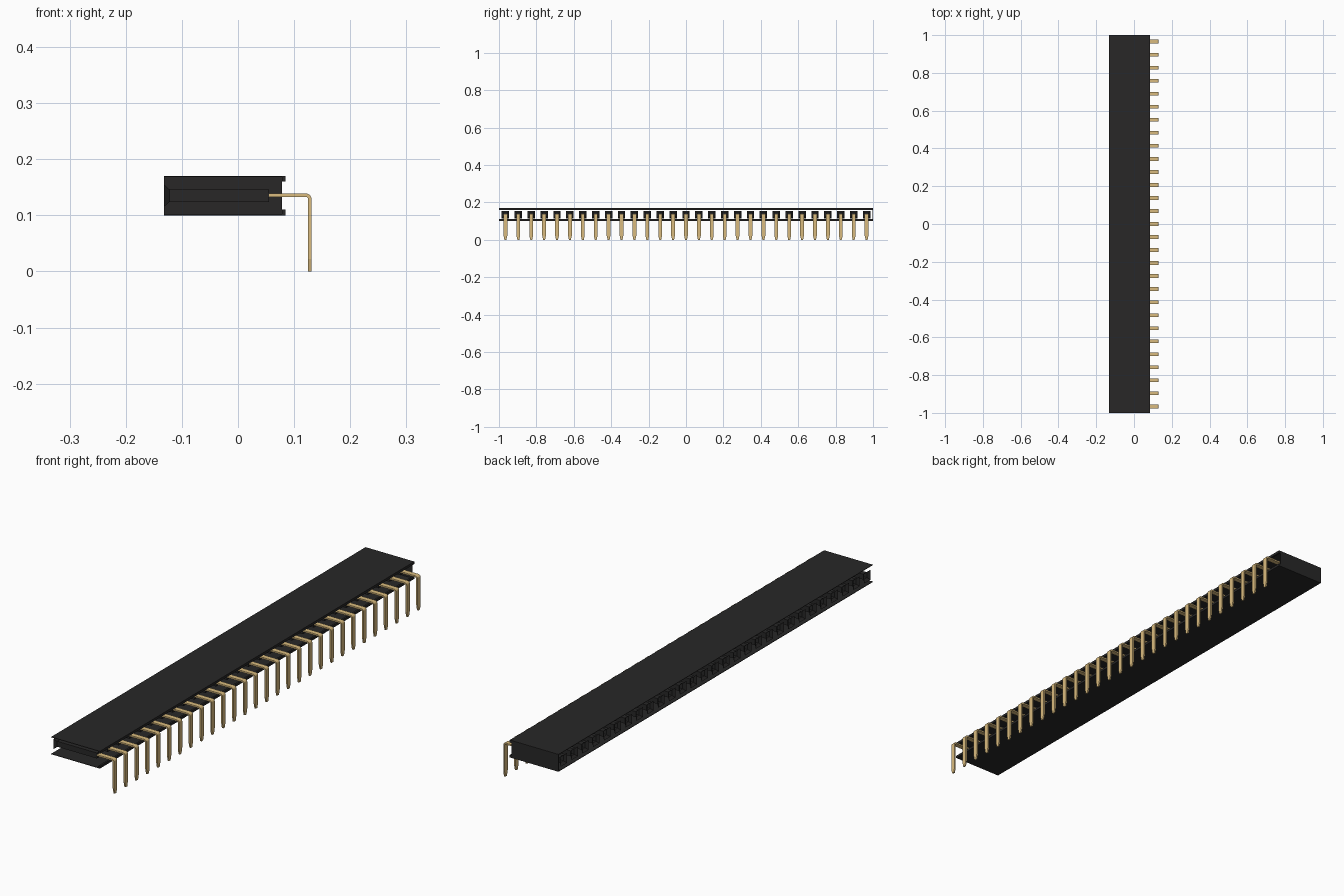
import bpy, bmesh, math

if "Cube" in bpy.data.objects:
    bpy.data.objects.remove(bpy.data.objects["Cube"])

COUNT = 29
PITCH = 2 / COUNT
FIRST = -1 + PITCH / 2
LEFT, BACK, LIP = -0.132, 0.078, 0.085
LOW, HIGH, MID = 0.10, 0.17, 0.135


def material(name, rgb):
    m = bpy.data.materials.new(name)
    m.use_nodes = True
    m.diffuse_color = (*rgb, 1)
    m.node_tree.nodes["Principled BSDF"].inputs["Base Color"].default_value = (*rgb, 1)
    return m


black = material("black plastic", (0.021, 0.0205, 0.0205))
gold = material("gold metal", (0.70, 0.50, 0.21))


def finish(name, bm, mat):
    mesh = bpy.data.meshes.new(name)
    bm.to_mesh(mesh)
    bm.free()
    mesh.materials.append(mat)
    ob = bpy.data.objects.new(name, mesh)
    bpy.context.collection.objects.link(ob)
    return ob


def box(name, x0, x1, y0, y1, z0, z1, mat):
    bm = bmesh.new()
    bmesh.ops.create_cube(bm, size=1)
    for v in bm.verts:
        v.co = (x1 if v.co.x > 0 else x0, y1 if v.co.y > 0 else y0, z1 if v.co.z > 0 else z0)
    return finish(name, bm, mat)


def repeat(ob):
    ob.location.y = FIRST
    arr = ob.modifiers.new("row", "ARRAY")
    arr.count = COUNT
    arr.use_relative_offset = False
    arr.use_constant_offset = True
    arr.constant_offset_displace = (0, PITCH, 0)


# Housing shell: thin top and bottom skins, rear lips and one closed end
SKIN = 0.002
box("top_skin", LEFT, LIP, -1, 1, HIGH - SKIN, HIGH, black)
box("bottom_skin", LEFT, LIP, -1, 1, LOW, LOW + SKIN, black)
box("top_lip", BACK, LIP, -1, 1, HIGH - 0.01, HIGH, black)
box("bottom_lip", BACK, LIP, -1, 1, LOW, LOW + 0.01, black)
box("end_wall", LEFT, BACK, 1 - SKIN, 1, LOW, HIGH, black)

# Sockets: a flared square mouth leading into a narrow closed tube
bm = bmesh.new()
rings = []
for x, half in ((LEFT, 0.02), (LEFT + 0.01, 0.011), (0.055, 0.011)):
    rings.append([bm.verts.new((x, sy * half, MID + sz * half))
                  for sy, sz in ((-1, -1), (1, -1), (1, 1), (-1, 1))])
for a, b in zip(rings, rings[1:]):
    for i in range(4):
        j = (i + 1) % 4
        bm.faces.new((a[i], a[j], b[j], b[i]))
bm.faces.new(rings[-1])
bmesh.ops.recalc_face_normals(bm, faces=bm.faces)
repeat(finish("sockets", bm, black))

# Pins: flat strip bent downward, with a tapered tip
THICK, WIDE, OUT, TOP, R = 0.006, 0.01, 0.131, 0.139, 0.010


def bend(radius):
    angles = [math.pi / 2 * (1 - i / 5) for i in range(6)]
    return [(OUT - R + radius * math.cos(a), TOP - R + radius * math.sin(a)) for a in angles]


outer = [(0.04, TOP)] + bend(R) + [(OUT, 0.022), (OUT, 0)]
inner = [(0.04, TOP - THICK)] + bend(R - THICK) + [(OUT - THICK, 0.022), (OUT - THICK, 0)]
bm = bmesh.new()
sections = []
for o, n in zip(outer, inner):
    half = WIDE if o[1] > 0.001 else WIDE * 0.5
    sections.append([bm.verts.new((p[0], s * half, p[1]))
                     for p, s in ((o, -1), (o, 1), (n, 1), (n, -1))])
for a, b in zip(sections, sections[1:]):
    for i in range(4):
        j = (i + 1) % 4
        bm.faces.new((a[i], a[j], b[j], b[i]))
bm.faces.new(sections[0])
bm.faces.new(sections[-1])
bmesh.ops.recalc_face_normals(bm, faces=bm.faces)
pins = finish("pins", bm, gold)
repeat(pins)
